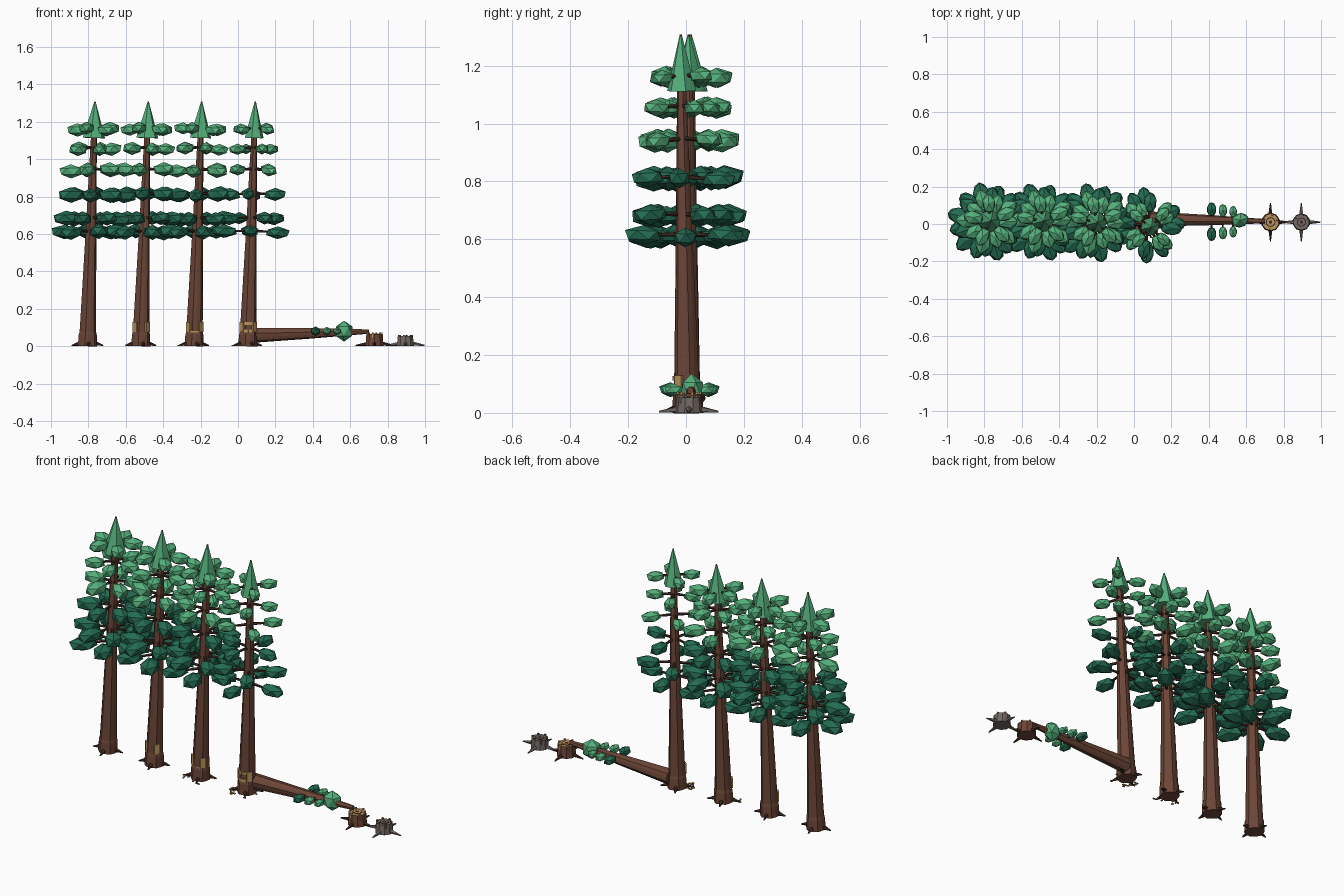
import bpy, bmesh, math, random
from mathutils import Vector, Matrix

if "Cube" in bpy.data.objects:
    bpy.data.objects.remove(bpy.data.objects["Cube"])

random.seed(4)


def colour(name, rgb):
    m = bpy.data.materials.new(name)
    m.diffuse_color = (*rgb, 1)
    m.use_nodes = True
    m.node_tree.nodes["Principled BSDF"].inputs["Base Color"].default_value = m.diffuse_color
    return m


BARK = colour("bark_brown", (0.15, 0.06, 0.038))
DARK = colour("dark_brown", (0.05, 0.022, 0.015))
DEEP = colour("deep_green", (0.018, 0.15, 0.085))
LIGHT = colour("light_green", (0.09, 0.43, 0.2))
WOOD = colour("cut_wood", (0.50, 0.30, 0.11))
GREY = colour("weathered_grey", (0.17, 0.14, 0.125))


def finish(bm, name, mats):
    bmesh.ops.recalc_face_normals(bm, faces=bm.faces[:])
    me = bpy.data.meshes.new(name)
    bm.to_mesh(me)
    bm.free()
    for m in mats:
        me.materials.append(m)
    ob = bpy.data.objects.new(name, me)
    bpy.context.collection.objects.link(ob)
    return ob


def loft(bm, pts, sides, mat=0, rib=0.0):
    """Tapered tube through (point, radius) pairs; rib alternates the radius."""
    axis = (pts[-1][0] - pts[0][0]).normalized()
    rot = Vector((0, 0, 1)).rotation_difference(axis)
    rings = []
    for p, r in pts:
        ring = []
        for i in range(sides):
            a = math.tau * (i + 0.5) / sides
            k = r * (1 - rib * (i % 2))
            ring.append(bm.verts.new(p + rot @ Vector((k * math.cos(a), k * math.sin(a), 0))))
        rings.append(ring)
    faces = [bm.faces.new(rings[0]), bm.faces.new(rings[-1])]
    for lo, hi in zip(rings, rings[1:]):
        for i in range(sides):
            j = (i + 1) % sides
            faces.append(bm.faces.new((lo[i], lo[j], hi[j], hi[i])))
    for f in faces:
        f.material_index = mat
    return faces


def tuft(bm, pos, azim, size, mat=0, pitch=0.0):
    """Flattened, coarsely faceted clump of needles pointing outward."""
    m = (Matrix.Translation(pos) @ Matrix.Rotation(azim, 4, 'Z') @ Matrix.Rotation(pitch, 4, 'Y')
         @ Matrix.Diagonal((size[0] * 1.1, size[1] * 1.12, size[2] * 1.12, 1)))
    made = bmesh.ops.create_icosphere(bm, subdivisions=1, radius=1, matrix=m)
    for f in {f for v in made["verts"] for f in v.link_faces}:
        f.material_index = mat


def block(bm, pos, azim, size):
    bmesh.ops.create_cube(bm, size=1, matrix=Matrix.Translation(pos) @ Matrix.Rotation(azim, 4, 'Z')
                          @ Matrix.Diagonal((*size, 1)))


def roots(bm, base, count, inner, reach, turn=0.0, mat=0, height=0.016):
    for i in range(count):
        a = turn + math.tau * i / count
        d = Vector((math.cos(a), math.sin(a), 0))
        loft(bm, [(base + d * inner + Vector((0, 0, height)), 0.014),
                  (base + d * reach + Vector((0, 0, 0.004)), 0.003)], 5, mat)


# height, reach, tuft half length, half width, half height, count, turn, turn on the thin tree
LAYERS = [(0.61, 0.217, 0.076, 0.046, 0.036, 6, 45, 2), (0.68, 0.208, 0.072, 0.044, 0.036, 6, 10, 28),
          (0.81, 0.190, 0.069, 0.042, 0.037, 6, 22, -8), (0.94, 0.180, 0.064, 0.039, 0.034, 5, 180, 45),
          (1.055, 0.152, 0.055, 0.036, 0.031, 5, 0, 24), (1.16, 0.147, 0.054, 0.035, 0.031, 5, 170, 50)]
PROFILE = [(0, 0.053), (0.06, 0.050), (0.075, 0.046), (0.13, 0.044), (0.6, 0.030), (1.1, 0.017), (1.308, 0.004)]


def tree(number, x, lean_y, thin, size, cut):
    base = Vector((x, 0.004, 0))

    def at(z):
        return base + Vector((0.031 * z, lean_y * z, z))

    # Trunk with root spurs
    bm = bmesh.new()
    loft(bm, [(at(z), r) for z, r in PROFILE], 12, 0, 0.08)
    roots(bm, base, 4, 0.035, 0.085, 0.12 * number, 1)
    finish(bm, f"trunk_{number}", [BARK, DARK])

    # Bare wood either side of the chopped front, with lips on the deeper cuts
    if cut:
        bm = bmesh.new()
        for deg in (-40, -140):
            a = math.radians(deg)
            block(bm, at(0.102) + Vector((math.cos(a), math.sin(a), 0)) * 0.043, a, (0.01, 0.03, 0.054))
        for deg in (-75, -105):
            a = math.radians(deg)
            d = Vector((math.cos(a), math.sin(a), 0)) * 0.042
            for z in ((), (0.078,), (0.08, 0.12))[cut - 1]:
                block(bm, at(z) + d, a, (0.01, 0.024, 0.008 if cut == 2 else 0.016))
        finish(bm, f"notch_{number}", [WOOD])

    # Branches and needle clumps in layers
    wood, leaf = bmesh.new(), bmesh.new()
    for k, (z, reach, l, w, h, count, turn, thin_turn) in enumerate(LAYERS):
        if thin:
            count, turn, reach = 4, thin_turn, reach * 0.95
        for i in range(count):
            a = math.radians(turn) + math.tau * i / count + random.uniform(-0.07, 0.07)
            d = Vector((math.cos(a), math.sin(a), 0))
            s = size * random.uniform(0.95, 1.03)
            c = at(z) + d * (reach - l * s) + Vector((0, 0, random.uniform(-0.006, 0.006)))
            tuft(leaf, c, a, (l * s, w * s, h * s), 0 if k < 3 else 1, random.uniform(-0.08, 0.08))
            loft(wood, [(at(z + 0.008), 0.009), (c, 0.004)], 5)
    finish(wood, f"branches_{number}", [DARK])
    finish(leaf, f"needle_clumps_{number}", [DEEP, LIGHT])

    # Pointed crown
    bm = bmesh.new()
    loft(bm, [(at(1.113), 0.062 * size), (at(1.2), 0.036 * size), (at(1.302), 0.005)], 12, 0, 0.12)
    finish(bm, f"crown_{number}", [LIGHT])


tree(1, -0.805, 0.010, False, 1.0, 0)
tree(2, -0.520, 0.010, False, 0.98, 1)
tree(3, -0.235, 0.004, False, 0.95, 2)
tree(4, 0.052, -0.017, True, 0.84, 3)

# Wood chips scattered round the chopped trees
bm = bmesh.new()
for x, count in ((-0.235, 6), (0.052, 12)):
    for i in range(count):
        a, r = random.uniform(math.pi, math.tau), random.uniform(0.055, 0.085)
        block(bm, Vector((x + r * math.cos(a), r * math.sin(a), 0.004)), a * 3, (0.013, 0.008, 0.005))
finish(bm, "wood_chips", [WOOD])

# Fallen trunk
bm = bmesh.new()
start, end = Vector((0.075, 0.027, 0.058)), Vector((0.70, 0.015, 0.078))
loft(bm, [(start, 0.042), (start.lerp(end, 0.5), 0.029), (end, 0.012)], 12, 0, 0.08)
finish(bm, "fallen_trunk", [BARK])

# Needles left on the fallen trunk
leaf, wood = bmesh.new(), bmesh.new()
for k, (x, s) in enumerate(((0.415, 1.05), (0.475, 0.95), (0.53, 0.85))):
    for side in (-1, 1):
        c = Vector((x, 0.012 + side * (0.066 - 0.006 * k), 0.08))
        tuft(leaf, c, side * math.pi / 2, (0.037 * s, 0.024 * s, 0.022 * s), 0 if k == 0 else 1)
        loft(wood, [(Vector((x, 0.02, 0.075)), 0.007), (c, 0.004)], 5)
tuft(leaf, Vector((0.567, 0.02, 0.08)), 0.3, (0.048, 0.038, 0.05), 1)
finish(leaf, "fallen_needles", [DEEP, LIGHT])
finish(wood, "fallen_branches", [DARK])


def stump(name, x, radius, height, bark, top, ring, root):
    base = Vector((x, 0.01, 0))
    up = Vector((0, 0, 1))
    bm = bmesh.new()
    loft(bm, [(base, radius * 1.1), (base + up * height, radius)], 10, 0)
    # Broken splinters round the rim
    for i in range(6):
        a = math.tau * i / 6 + 0.3
        p = base + Vector((math.cos(a), math.sin(a), 0)) * radius * 0.86
        loft(bm, [(p + up * (height - 0.02), 0.008), (p + up * (height + 0.008), 0.006)], 4, 1)
    # Growth rings as thin stacked plates
    for k, (f, m) in enumerate(((0.97, 1), (0.58, 2), (0.46, 1), (0.2, 2))):
        z = height + 0.001 * k
        loft(bm, [(base + up * (z - 0.002), radius * f), (base + up * (z + 0.001), radius * f)], 10, m)
    roots(bm, base, 4, 0.025, 0.103, 0.0, 3, 0.014)
    finish(bm, name, [bark, top, ring, root])


stump("fresh_stump", 0.73, 0.046, 0.064, BARK, WOOD, DARK, DARK)
stump("old_stump", 0.895, 0.043, 0.052, GREY, GREY, DARK, GREY)
